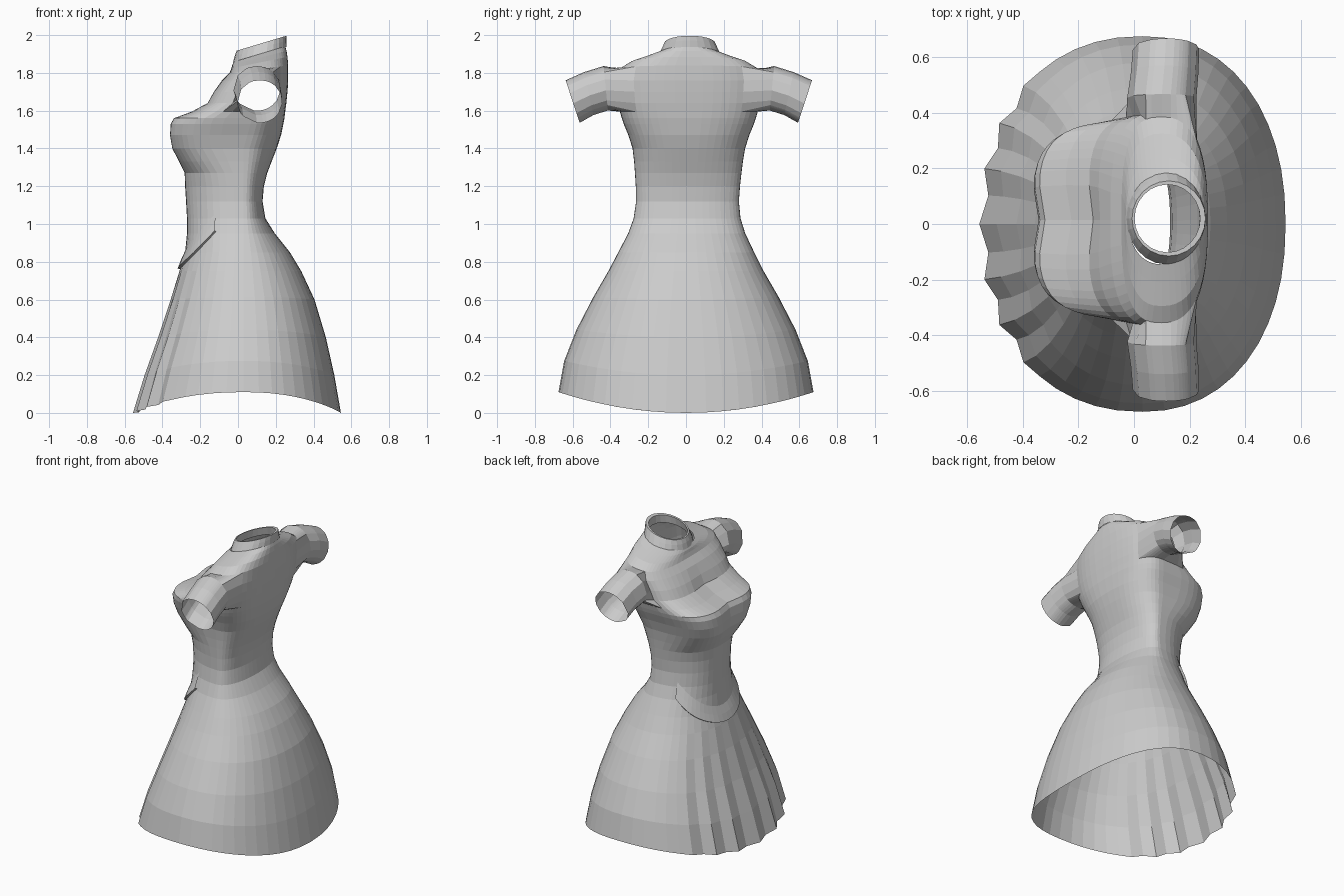
import bpy, bmesh
from math import sin, cos, pi, tau, exp, atan2

cube = bpy.data.objects.get("Cube")
if cube:
    bpy.data.objects.remove(cube)

cloth = bpy.data.materials.new("plain grey cloth")
cloth.use_nodes = True
GREY = (0.6, 0.6, 0.6, 1)
cloth.diffuse_color = GREY
cloth.node_tree.nodes["Principled BSDF"].inputs["Base Color"].default_value = GREY

COLS = 48

# Cross-sections: height, chest-side x, back-side x, half width
SKIRT = [(0, -.55, .545, .675), (.2, -.49, .51, .645), (.4, -.42, .465, .58),
         (.6, -.355, .405, .49), (.75, -.31, .335, .41), (.85, -.28, .275, .36),
         (.95, -.27, .195, .31)]
BODICE = [(1.03, -.27, .145, .283), (1.12, -.275, .13, .272), (1.2, -.28, .137, .276),
          (1.27, -.285, .155, .282), (1.33, -.32, .178, .288), (1.4, -.357, .205, .298),
          (1.47, -.368, .228, .32), (1.53, -.363, .24, .345), (1.56, -.345, .246, .355)]
SHOULDERS = [(1.595, -.25, .25, .365), (1.64, -.165, .256, .375), (1.7, -.13, .262, .38),
             (1.76, -.085, .266, .385), (1.82, -.045, .266, .37), (1.855, -.035, .262, .31),
             (1.88, -.03, .257, .225), (1.9, -.02, .25, .16)]
LEVELS = SKIRT + BODICE + SHOULDERS


def ramp(v, a, b):
    return min(1, max(0, (v - a) / (b - a)))


def section(z):
    """Blend the two nearest cross-sections."""
    for lo, hi in zip(LEVELS, LEVELS[1:]):
        if z <= hi[0]:
            t = ramp(z, lo[0], hi[0])
            return [p + (q - p) * t for p, q in zip(lo[1:], hi[1:])]
    return LEVELS[-1][1:]


def spow(v, n):
    return (1 if v >= 0 else -1) * abs(v) ** (2 / n)


def surface(z, a, out=0):
    """Point on the dress at height z and angle a (0 = back, pi = chest)."""
    front, back, width = section(z)
    c, s = cos(a), sin(a)
    mid = .03 + .07 * ramp(z, 1.4, 1.65)
    bust = ramp(z, 1.25, 1.45) * (1 - ramp(z, 1.6, 1.75))
    power = 2.2 + .3 * ramp(z, 1.2, 1.6) - .3 * ramp(z, 1.82, 1.9)
    if c < 0:
        power += 1.3 * bust + .5 * ramp(z, 1.6, 1.7) * (1 - ramp(z, 1.8, 1.9))
    depth = back - mid if c > 0 else mid - front
    x = mid + (depth + out) * spow(c, power)
    y = (width + out) * spow(s, power)
    if c < 0:
        x += .025 * bust * exp(-(y / .09) ** 2)
    lift = .11 * (y / .675) ** 2 * (1 - ramp(z, 0, .8))
    tilt = .3 * ramp(z, 1.76, 1.9) * (x - .115)
    return x, y + .015 * ramp(z, .8, 1.4), z + lift + tilt


def add_object(name, bm):
    mesh = bpy.data.meshes.new(name)
    bm.to_mesh(mesh)
    bm.free()
    mesh.materials.append(cloth)
    obj = bpy.data.objects.new(name, mesh)
    bpy.context.collection.objects.link(obj)
    return obj


def loft(bm, rings, closed=True):
    rows = [[bm.verts.new(p) for p in ring] for ring in rings]
    n = len(rows[0])
    grid = []
    for lo, hi in zip(rows, rows[1:]):
        grid.append([bm.faces.new((lo[i], lo[(i + 1) % n], hi[(i + 1) % n], hi[i]))
                     for i in range(n if closed else n - 1)])
    return rows, grid


ANGLES = [tau * i / COLS for i in range(COLS)]

# Skirt with knife pleats across the chest side
bm = bmesh.new()
rings = []
for level in SKIRT + BODICE[:1]:
    ring = []
    for i, a in enumerate(ANGLES):
        fold = 0
        if cos(a) < -.68:
            fold = (-.022 if i % 2 else .006) * (1 - ramp(level[0], 0, .8))
        ring.append(surface(level[0], a, fold))
    rings.append(ring)
loft(bm, rings)
add_object("skirt", bm)

# Bodice with openings that flow into the short sleeves
bm = bmesh.new()
upper = BODICE + SHOULDERS
rows, grid = loft(bm, [[surface(lv[0], a) for a in ANGLES] for lv in upper])
first = len(BODICE)
holes = []
for r in range(first, first + 4):
    for i, face in enumerate(grid[r]):
        centre = (i + .5) * 360 / COLS
        if 45 < min(centre, 360 - centre) < 105:
            holes.append(face)
bmesh.ops.delete(bm, geom=holes, context='FACES')

# Sleeve rings: outward y, centre x, centre z, half depth, half height, lean
SLEEVE = [(.44, .1, 1.718, .125, .118, .1), (.53, .11, 1.69, .122, .114, .22),
          (.615, .115, 1.648, .12, .113, .33)]
neck = set(rows[-1])
waist = set(rows[0])
edges = [e for e in bm.edges if e.is_boundary
         and not set(e.verts) <= neck and not set(e.verts) <= waist]
for y, cx, cz, rx, rz, lean in SLEEVE:
    made = bmesh.ops.extrude_edge_only(bm, edges=edges)["geom"]
    for v in (g for g in made if isinstance(g, bmesh.types.BMVert)):
        if y == SLEEVE[0][0]:
            a = atan2((v.co.z - 1.71) / .12, (v.co.x - .1) / .13)
        else:
            a = atan2((v.co.z - last[2]) / last[4], (v.co.x - last[1]) / last[3])
        side = 1 if v.co.y > 0 else -1
        dz = rz * sin(a)
        v.co = (cx + rx * cos(a), .015 + side * (y + lean * dz), cz + dz)
    edges = [g for g in made if isinstance(g, bmesh.types.BMEdge) and g.is_boundary]
    last = (y, cx, cz, rx, rz)
bmesh.ops.recalc_face_normals(bm, faces=bm.faces)
add_object("bodice_and_sleeves", bm)

# Dropped waist edge: a pointed lip lying over the pleats
bm = bmesh.new()
arc = [pi + (k / 12 - 1) * 1.1 for k in range(25)]


def dip(a):
    return .76 + .2 * abs((a - pi) / 1.1) ** 1.6


loft(bm, [[surface(dip(a) + up, a, out) for a in arc]
          for up, out in ((0, 0), (.005, .014), (.05, .01), (.1, 0))], closed=False)
add_object("bodice_point", bm)

# Standing collar, folded over to the inside
bm = bmesh.new()
COLLAR = [(.115, .142, .165, 1.895), (.12, .138, .148, 1.93), (.125, .132, .135, 1.957),
          (.12, .118, .122, 1.955), (.115, .122, .135, 1.9)]
loft(bm, [[(cx + rx * cos(a), .02 + ry * sin(a), z + .3 * rx * cos(a))
           for a in ANGLES[::2]] for cx, rx, ry, z in COLLAR])
add_object("collar", bm)
